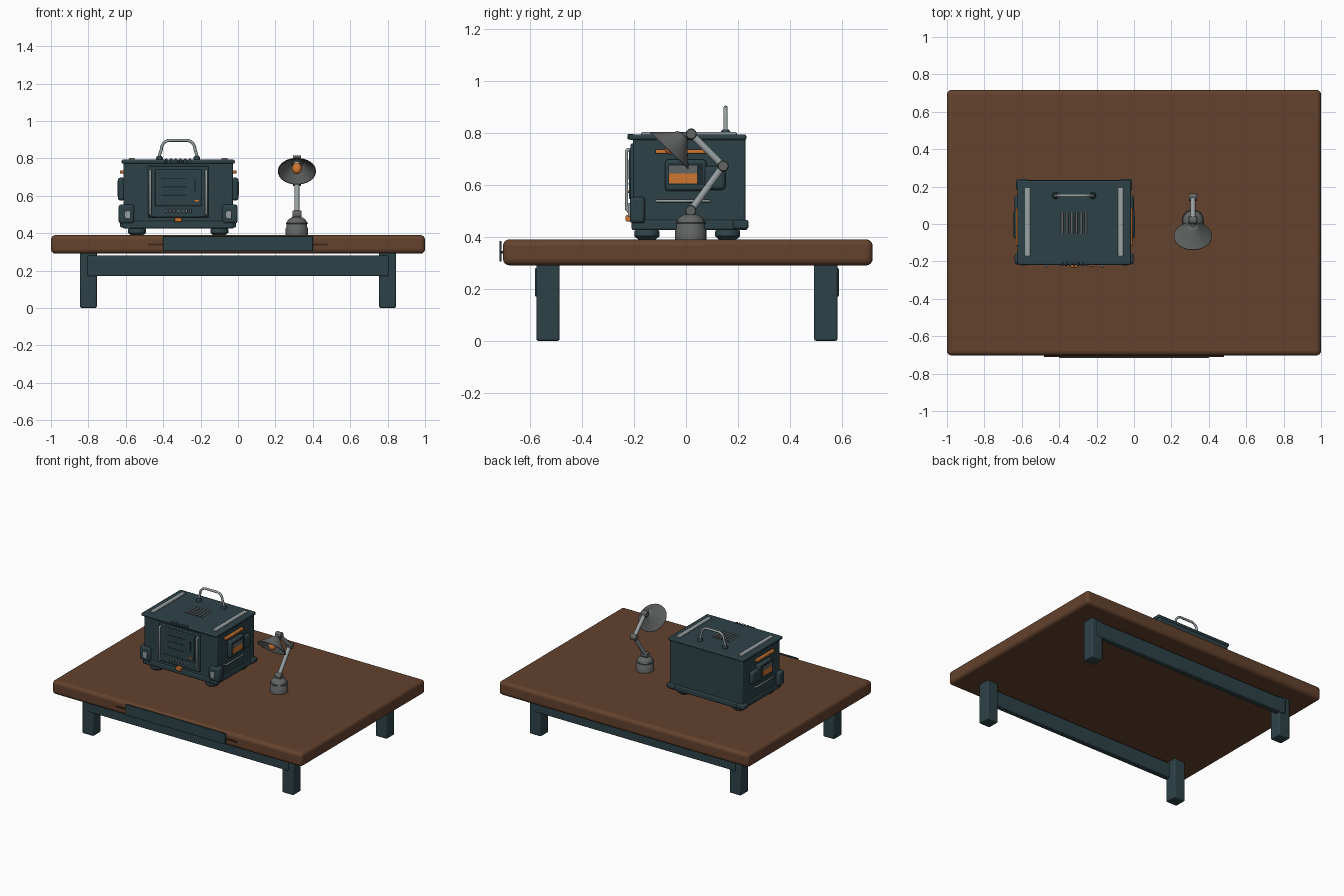
import bpy
import math
from mathutils import Vector

cube = bpy.data.objects.get("Cube")
if cube:
    bpy.data.objects.remove(cube)


def material(name, rgb):
    m = bpy.data.materials.new(name)
    m.use_nodes = True
    m.diffuse_color = (*rgb, 1)
    m.node_tree.nodes["Principled BSDF"].inputs["Base Color"].default_value = (*rgb, 1)
    return m


WOOD = material("brown wood", (0.125, 0.054, 0.026))
DARK_WOOD = material("dark wood", (0.05, 0.02, 0.01))
TEAL = material("dark teal", (0.027, 0.055, 0.064))
SHADOW = material("deep teal", (0.012, 0.024, 0.028))
STEEL = material("pale steel", (0.32, 0.36, 0.37))
GREY = material("lamp grey", (0.125, 0.13, 0.13))
ORANGE = material("orange", (0.62, 0.18, 0.03))


def finish(ob, name, mat, bevel=0, segments=2):
    ob.name = name
    ob.data.materials.append(mat)
    if bevel:
        mod = ob.modifiers.new("soft edges", "BEVEL")
        mod.width = bevel
        mod.segments = segments
    bpy.ops.object.select_all(action="DESELECT")
    ob.select_set(True)
    bpy.context.view_layer.objects.active = ob
    bpy.ops.object.shade_smooth_by_angle(angle=math.radians(40))
    return ob


def box(name, x, y, z, mat, bevel=0.004, segments=2):
    """Box from its low and high limits on each axis."""
    lo, hi = Vector((x[0], y[0], z[0])), Vector((x[1], y[1], z[1]))
    bpy.ops.mesh.primitive_cube_add(size=1, location=(lo + hi) / 2)
    ob = bpy.context.object
    ob.scale = hi - lo
    bpy.ops.object.transform_apply(location=False, rotation=False, scale=True)
    return finish(ob, name, mat, bevel, segments)


def tube(name, points, radius, mat):
    curve = bpy.data.curves.new(name, "CURVE")
    curve.dimensions = "3D"
    curve.bevel_depth = radius
    curve.bevel_resolution = 3
    curve.use_fill_caps = True
    line = curve.splines.new("POLY")
    line.points.add(len(points) - 1)
    for p, co in zip(line.points, points):
        p.co = (*co, 1)
    curve.materials.append(mat)
    ob = bpy.data.objects.new(name, curve)
    bpy.context.collection.objects.link(ob)
    return ob


def lathe(name, profile, mat, origin, axis=(0, 0, 1), n=32):
    """Spin (radius, height) pairs about an axis."""
    verts = [(r * math.cos(math.tau * i / n), r * math.sin(math.tau * i / n), h)
             for r, h in profile for i in range(n)]
    faces = [(k * n + i, k * n + (i + 1) % n, (k + 1) * n + (i + 1) % n, (k + 1) * n + i)
             for k in range(len(profile) - 1) for i in range(n)]
    faces += [tuple(reversed(range(n))), tuple(range(len(verts) - n, len(verts)))]
    mesh = bpy.data.meshes.new(name)
    mesh.from_pydata(verts, [], faces)
    ob = bpy.data.objects.new(name, mesh)
    bpy.context.collection.objects.link(ob)
    ob.location = origin
    ob.rotation_euler = Vector(axis).to_track_quat("Z", "Y").to_euler()
    return finish(ob, name, mat)


def ball(name, at, radius, mat):
    bpy.ops.mesh.primitive_uv_sphere_add(segments=20, ring_count=12, radius=radius, location=at)
    return finish(bpy.context.object, name, mat)


# Table
box("table_top", (-1, 1), (-0.703, 0.717), (0.29, 0.39), WOOD, 0.025, 4)
box("drawer_front", (-0.4, 0.4), (-0.717, -0.708), (0.304, 0.384), TEAL, 0.003)
box("drawer_groove", (-0.48, 0.48), (-0.71, -0.695), (0.335, 0.346), DARK_WOOD, 0)
for end, y, side in (("front", -0.53, -1), ("back", 0.537, 1)):
    for hand, x in (("right", -0.8), ("left", 0.8)):
        box(f"{end}_{hand}_leg", (x - 0.045, x + 0.045), (y - 0.045, y + 0.045),
            (0, 0.3), TEAL, 0.008)
    outer, inner = y + side * 0.05, y + side * 0.01
    box(f"{end}_rail", (-0.805, 0.805), sorted((outer, inner)), (0.17, 0.28), TEAL, 0.005)

# Cabinet shell
CX = -0.32
box("cabinet_body", (CX - 0.292, CX + 0.292), (-0.203, 0.228), (0.43, 0.785), TEAL, 0.008)
box("cabinet_lid", (CX - 0.303, CX + 0.303), (-0.218, 0.232), (0.772, 0.793), TEAL, 0.007)
box("cabinet_skirt", (CX - 0.297, CX + 0.297), (-0.209, 0.236), (0.425, 0.465), TEAL, 0.008)
for s, hand in ((-1, "right"), (1, "left")):
    def span(a, b):
        return sorted((CX + s * a, CX + s * b))

    # Feet and corner guards
    for end, y in (("front", -0.15), ("back", 0.16)):
        lathe(f"{end}_{hand}_foot", [(0.034, 0), (0.048, 0.012), (0.048, 0.03), (0.04, 0.042)],
              TEAL, (CX + s * 0.22, y, 0.39))
    box(f"{hand}_corner_guard", span(0.235, 0.318), (-0.216, -0.157), (0.452, 0.553), TEAL, 0.012)
    box(f"{hand}_back_guard", span(0.245, 0.31), (0.18, 0.24), (0.43, 0.465), TEAL, 0.008)
    box(f"{hand}_guard_plate", span(0.255, 0.285), (-0.223, -0.21), (0.475, 0.52), STEEL, 0.004)

    # Side window, strip and rail
    box(f"{hand}_window_frame", span(0.285, 0.322), (-0.08, 0.078), (0.575, 0.697), TEAL, 0.012)
    box(f"{hand}_window_housing", span(0.285, 0.32), (0.06, 0.152), (0.58, 0.672), TEAL, 0.014)
    box(f"{hand}_window_recess", span(0.318, 0.3235), (-0.07, 0.065), (0.598, 0.682), SHADOW, 0)
    box(f"{hand}_window_glow", span(0.318, 0.325), (-0.065, 0.042), (0.605, 0.643), ORANGE, 0)
    box(f"{hand}_window_shade", span(0.318, 0.325), (-0.065, 0.042), (0.643, 0.674), GREY, 0)
    box(f"{hand}_orange_strip", span(0.288, 0.312), (-0.118, 0.085), (0.719, 0.736), ORANGE, 0.004)
    rail_x = CX + s * 0.302
    tube(f"{hand}_side_rail", [(rail_x - s * 0.015, -0.113, 0.538), (rail_x, -0.108, 0.538),
                               (rail_x, 0.085, 0.538), (rail_x - s * 0.015, 0.09, 0.538)],
         0.006, STEEL)

    # Lid runner
    box(f"{hand}_lid_runner", span(0.233, 0.264), (-0.172, 0.195), (0.785, 0.802), STEEL, 0.004)

    # Upright grab bar on the front
    bar_x = CX + s * 0.15
    tube(f"{hand}_front_bar", [(bar_x, -0.2, 0.5), (bar_x, -0.222, 0.5), (bar_x, -0.228, 0.506),
                               (bar_x, -0.228, 0.729), (bar_x, -0.222, 0.735),
                               (bar_x, -0.2, 0.735)], 0.007, STEEL)

# Front panel
box("front_panel", (CX - 0.162, CX + 0.162), (-0.213, -0.19), (0.485, 0.758), TEAL, 0.005)
box("front_door", (CX - 0.125, CX + 0.125), (-0.219, -0.2), (0.545, 0.74), TEAL, 0.005)
for i in range(3):
    z = 0.6 + 0.045 * i
    box("door_slot", (CX - 0.09, CX + 0.045), (-0.2205, -0.216), (z, z + 0.006), SHADOW, 0)
box("door_slot_upright", (CX + 0.088, CX + 0.096), (-0.2205, -0.216), (0.62, 0.69), SHADOW, 0)
box("door_latch", (CX + 0.085, CX + 0.112), (-0.226, -0.215), (0.568, 0.578), ORANGE, 0.002)
box("front_button", (CX - 0.02, CX + 0.02), (-0.232, -0.2), (0.459, 0.483), ORANGE, 0.004)
for i in range(7):
    x = CX - 0.066 + 0.022 * i
    box("front_vent_rib", (x - 0.005, x + 0.005), (-0.224, -0.205), (0.508, 0.529), STEEL, 0.003)
    box("lid_edge_rib", (x - 0.006, x + 0.006), (-0.224, -0.2), (0.774, 0.795), TEAL, 0.003)

# Lid grille and carrying handle
for i in range(6):
    x = CX - 0.063 + 0.0252 * i
    tube("lid_grille_rod", [(x, -0.05, 0.793), (x, 0.062, 0.793)], 0.007, GREY)
arch = []
for c, start in ((0.045, 0), (-0.045, 90)):
    arch += [(CX + c + 0.045 * math.cos(math.radians(start + a)), 0.152,
              0.848 + 0.048 * math.sin(math.radians(start + a))) for a in range(0, 91, 15)]
tube("lid_handle", [(CX + 0.1, 0.152, 0.79), (CX + 0.1, 0.152, 0.815)] + arch
     + [(CX - 0.1, 0.152, 0.815), (CX - 0.1, 0.152, 0.79)], 0.008, STEEL)
for s in (-1, 1):
    lathe("handle_socket", [(0.018, 0), (0.018, 0.014), (0.012, 0.022)], TEAL,
          (CX + s * 0.1, 0.152, 0.79))

# Desk lamp base and arms
LX = 0.315
lathe("lamp_base", [(0.06, 0), (0.06, 0.035), (0.055, 0.042), (0.055, 0.065),
                    (0.047, 0.082), (0.03, 0.094), (0.012, 0.098)], GREY, (LX, 0.018, 0.39))
lathe("lamp_base_ring", [(0.057, 0), (0.059, 0.004), (0.057, 0.008)], GREY, (LX, 0.018, 0.45))
ankle, elbow, neck = (Vector((LX, y, z)) for y, z in ((0.018, 0.5), (0.143, 0.672), (0.02, 0.795)))
tube("lamp_lower_arm", [ankle, elbow], 0.014, STEEL)
tube("lamp_upper_arm", [elbow, neck], 0.014, STEEL)
for name, joint, half in (("ankle", ankle, 0.024), ("elbow", elbow, 0.022), ("neck", neck, 0.022)):
    lathe(f"lamp_{name}_joint", [(0.018, -half), (0.021, -half + 0.004), (0.021, half - 0.004),
                                 (0.018, half)], GREY, joint, (1, 0, 0), 20)

# Lamp head: a hollow cone with a bulb, aimed forward and down
aim = Vector((0, -0.69, -0.724))
rim = Vector((LX, -0.066, 0.73))
lathe("lamp_shade", [(0.012, -0.085), (0.028, -0.078), (0.036, -0.065), (0.102, -0.003),
                     (0.102, 0), (0.098, 0), (0.032, -0.06)], GREY, rim, aim)
tube("lamp_neck", [neck, rim - aim * 0.078], 0.014, GREY)
lathe("bulb_socket", [(0.016, -0.065), (0.016, -0.045)], STEEL, rim, aim, 20)
bulb = ball("lamp_bulb", rim - aim * 0.022, 0.027, ORANGE)
bulb.rotation_euler = aim.to_track_quat("Z", "Y").to_euler()
bulb.scale.z = 1.25
